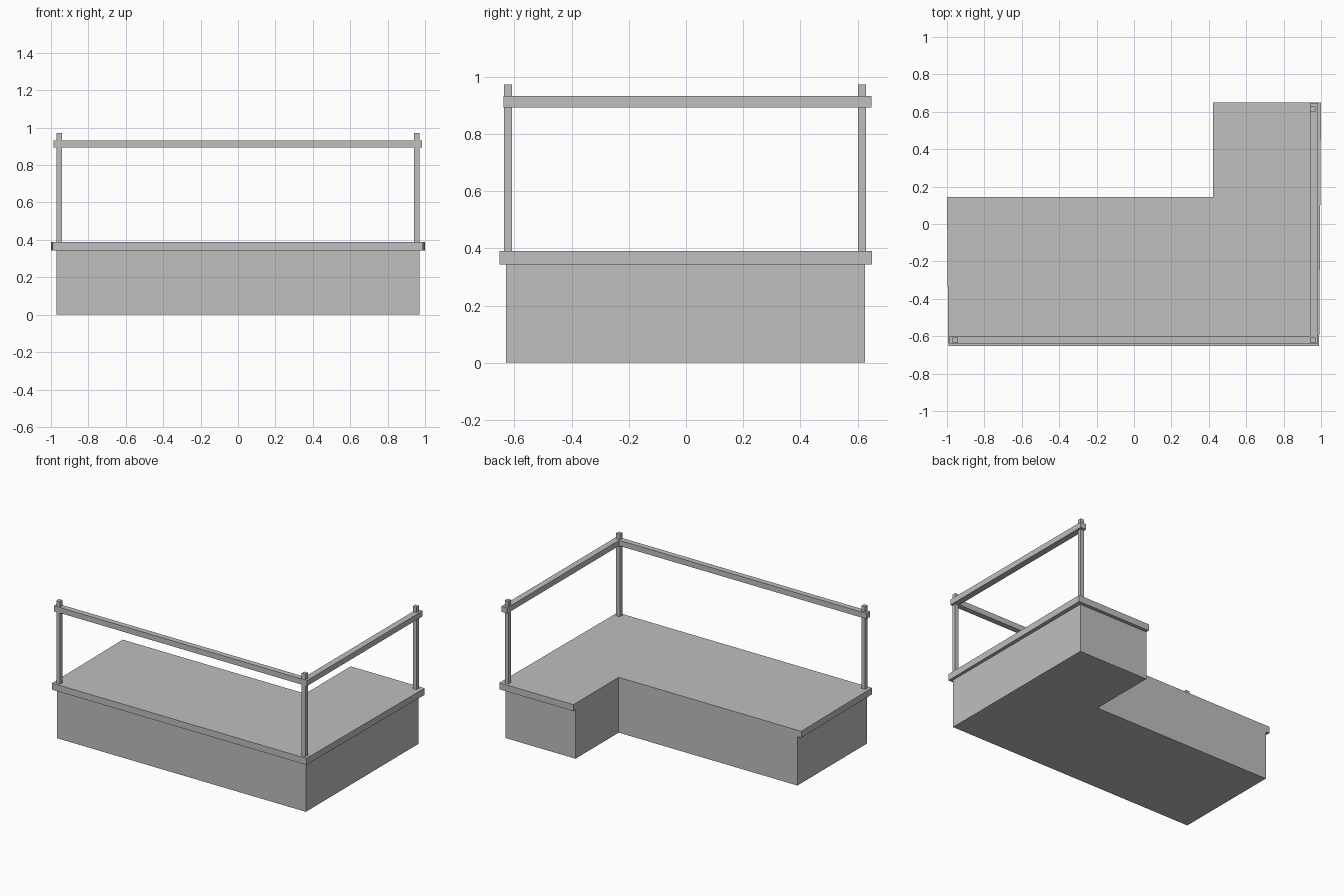
import bpy
import bmesh

cube = bpy.data.objects.get("Cube")
if cube:
    bpy.data.objects.remove(cube, do_unlink=True)

# One plain grey for everything
grey = bpy.data.materials.new("plain grey")
grey.use_nodes = True
colour = (0.52, 0.52, 0.52, 1)
grey.diffuse_color = colour
grey.node_tree.nodes["Principled BSDF"].inputs["Base Color"].default_value = colour


def prism(name, outline, bottom, top):
    """Extrude a counter-clockwise plan outline from bottom to top."""
    bm = bmesh.new()
    base = bm.faces.new([bm.verts.new((x, y, bottom)) for x, y in outline])
    grown = bmesh.ops.extrude_face_region(bm, geom=[base], use_keep_orig=True)
    verts = [g for g in grown["geom"] if isinstance(g, bmesh.types.BMVert)]
    bmesh.ops.translate(bm, verts=verts, vec=(0, 0, top - bottom))
    bmesh.ops.recalc_face_normals(bm, faces=bm.faces)
    mesh = bpy.data.meshes.new(name)
    bm.to_mesh(mesh)
    bm.free()
    mesh.materials.append(grey)
    obj = bpy.data.objects.new(name, mesh)
    bpy.context.collection.objects.link(obj)
    return obj


notch_x, notch_y = 0.423, 0.145
deck_bottom, deck_top = 0.344, 0.39

# L-shaped base, flush with the deck along the notch
prism("base", [(-0.97, -0.63), (0.97, -0.63), (0.97, 0.626),
               (notch_x, 0.626), (notch_x, notch_y), (-0.97, notch_y)],
      0, deck_bottom)

# Deck overhanging the outer walls, its side edges slightly splayed
prism("deck", [(-0.993, -0.652), (0.99, -0.652), (1.0, 0.65),
               (notch_x, 0.65), (notch_x, notch_y), (-1.0, notch_y)],
      deck_bottom, deck_top)

# Railing posts
size = 0.028
for name, x, y in (("front_right_post", -0.97, -0.636),
                   ("front_left_post", 0.942, -0.636),
                   ("back_left_post", 0.942, 0.601)):
    prism(name, [(x, y), (x + size, y), (x + size, y + size), (x, y + size)],
          deck_top, 0.972)

# Handrail turning the front left corner
prism("handrail", [(-0.987, -0.639), (0.985, -0.639), (0.985, 0.648),
                   (0.941, 0.648), (0.941, -0.6), (-0.987, -0.6)],
      0.893, 0.932)
